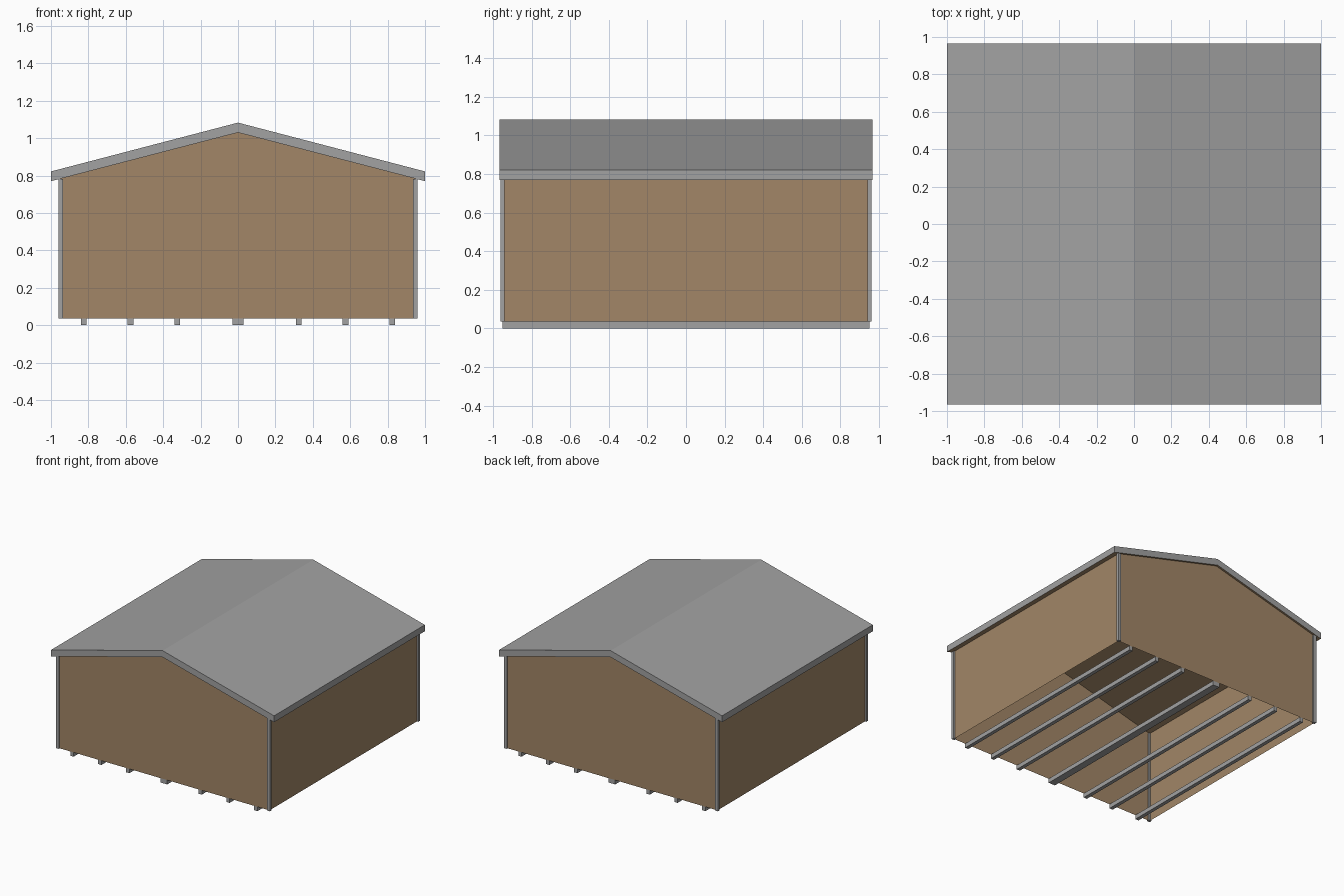
import bpy

if "Cube" in bpy.data.objects:
    bpy.data.objects.remove(bpy.data.objects["Cube"])


def material(name, rgb):
    m = bpy.data.materials.new(name)
    m.diffuse_color = (*rgb, 1)
    m.use_nodes = True
    m.node_tree.nodes["Principled BSDF"].inputs["Base Color"].default_value = m.diffuse_color
    return m


GREY = material("grey trim", (0.36, 0.36, 0.36))
TAN = material("tan boards", (0.36, 0.24, 0.135))


def mesh_object(name, verts, faces, *mats):
    me = bpy.data.meshes.new(name)
    me.from_pydata(verts, [], faces)
    for m in mats:
        me.materials.append(m)
    me.update()
    ob = bpy.data.objects.new(name, me)
    bpy.context.collection.objects.link(ob)
    return ob


def box(name, center, size, mat):
    v = [tuple(c + s * d / 2 for c, s, d in zip(center, size, (i, j, k)))
         for i in (-1, 1) for j in (-1, 1) for k in (-1, 1)]
    f = [(0, 1, 3, 2), (4, 6, 7, 5), (0, 4, 5, 1), (2, 3, 7, 6), (0, 2, 6, 4), (1, 5, 7, 3)]
    return mesh_object(name, v, f, mat)


BASE = 0.035
WX, WY = 0.948, 0.95          # wall planes
RIDGE, SLOPE = 1.03, 0.26     # underside of the roof
EAVE = RIDGE - SLOPE * WX

# Gable walls, front and back
for name, s in (("front_wall", -1), ("back_wall", 1)):
    profile = [(-WX, BASE), (WX, BASE), (WX, EAVE), (0, RIDGE), (-WX, EAVE)]
    face = tuple(range(5)) if s < 0 else tuple(reversed(range(5)))
    mesh_object(name, [(x, s * WY, z) for x, z in profile], [face], TAN)

# Side walls
for name, s in (("left_wall", -1), ("right_wall", 1)):
    v = [(s * WX, y, z) for y, z in ((-WY, BASE), (WY, BASE), (WY, EAVE), (-WY, EAVE))]
    mesh_object(name, v, [(0, 1, 2, 3) if s > 0 else (3, 2, 1, 0)], TAN)

# Roof slab: grey outside, boarded underneath
profile = [(-1, 0.77), (0, RIDGE), (1, 0.77), (1, 0.822), (0, 1.083), (-1, 0.822)]
verts = [(x, y, z) for y in (-0.966, 0.966) for x, z in profile]
faces = [(0, 1, 4, 5), (1, 2, 3, 4), (11, 10, 7, 6), (10, 9, 8, 7)]
faces += [(i, i + 6, (i + 1) % 6 + 6, (i + 1) % 6) for i in range(6)]
roof = mesh_object("roof", verts, faces, GREY, TAN)
for p in roof.data.polygons:
    p.material_index = 1 if p.normal.z < -0.5 else 0

# Corner posts
for sx in (-1, 1):
    for sy in (-1, 1):
        box("corner_post", (sx * 0.947, sy * 0.951, (BASE + 0.782) / 2),
            (0.025, 0.022, 0.782 - BASE), GREY)

# Floor skids, with a wider one in the middle
for x in (-0.825, -0.575, -0.325, 0, 0.325, 0.575, 0.825):
    box("floor_skid", (x, 0, BASE / 2), (0.03 if x else 0.06, 1.9, BASE), GREY)
